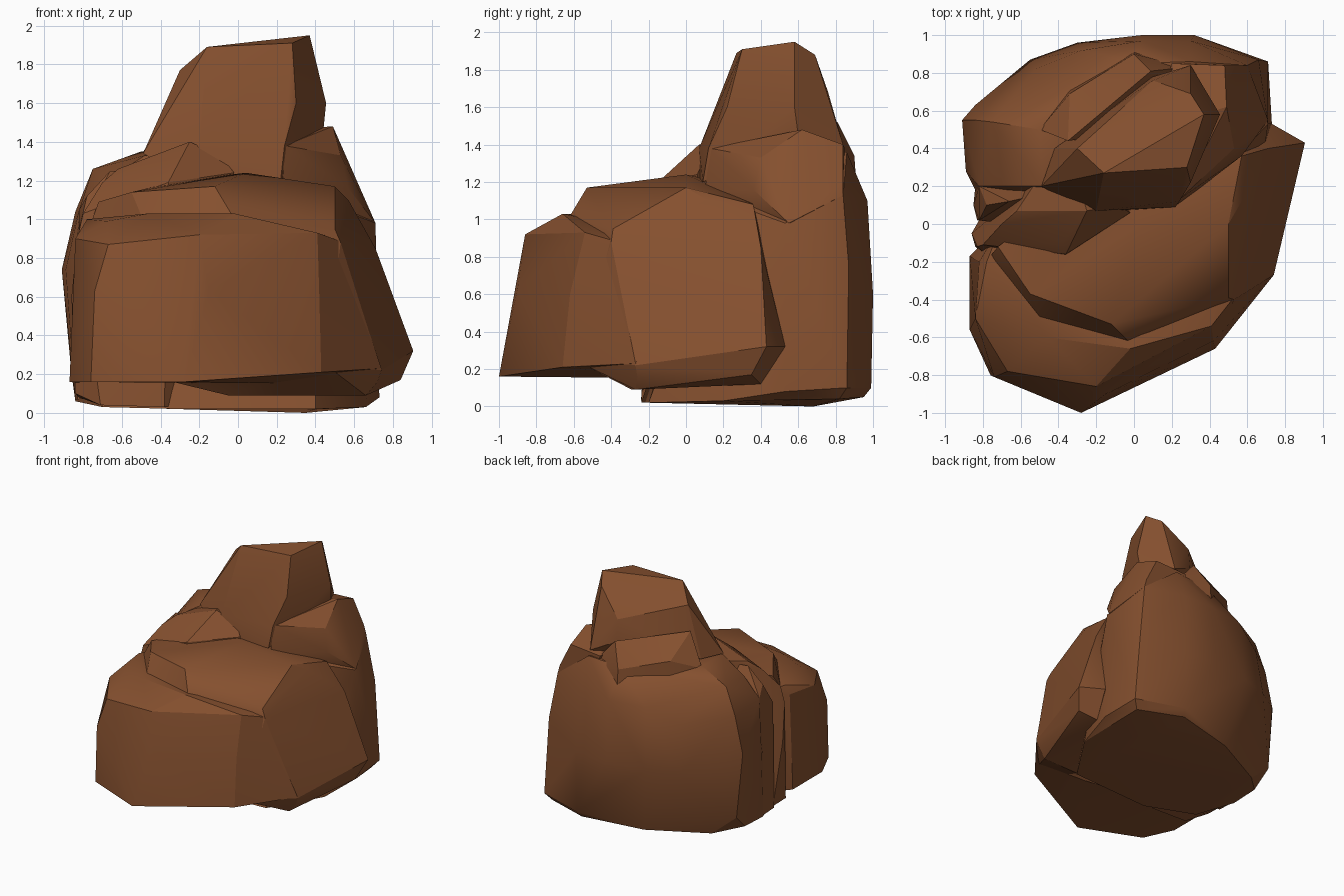
import bpy, bmesh, math

stone = bpy.data.materials.new("brown stone")
stone.diffuse_color = (0.235, 0.08, 0.028, 1)


def rock(name, corners):
    """Faceted boulder: the convex shell around a few corner points."""
    bm = bmesh.new()
    for c in corners:
        bm.verts.new(c)
    bmesh.ops.convex_hull(bm, input=bm.verts[:])
    loose = [v for v in bm.verts if not v.link_faces]
    bmesh.ops.delete(bm, geom=loose, context='VERTS')
    bmesh.ops.dissolve_limit(bm, angle_limit=math.radians(4),
                             verts=bm.verts[:], edges=bm.edges[:])
    bmesh.ops.recalc_face_normals(bm, faces=bm.faces[:])
    me = bpy.data.meshes.new(name)
    bm.to_mesh(me)
    bm.free()
    me.materials.append(stone)
    ob = bpy.data.objects.new(name, me)
    bpy.context.collection.objects.link(ob)
    bpy.ops.object.select_all(action='DESELECT')
    ob.select_set(True)
    bpy.context.view_layer.objects.active = ob
    bpy.ops.object.shade_smooth_by_angle(angle=math.radians(25))
    return ob


# Front boulder with a low lip
rock("front_boulder", [
    (-.87, -.17, .16), (-.87, -.56, .16), (-.76, -.8, .16), (-.28, -1, .16),
    (.43, -.66, .21), (.74, -.27, .23), (.5, 0, .15), (-.7, 0, .15),
    (-.74, -.81, .63), (-.15, -.9, .63), (.42, -.62, .6),
    (-.84, -.5, .9), (-.67, -.78, .87), (-.2, -.86, .92),
    (-.82, -.2, .93), (-.78, -.2, 1), (-.68, -.55, .99), (-.46, -.6, 1.03),
    (-.02, -.66, 1.03), (.41, -.54, .93), (.52, -.4, .89), (.5, 0, .9), (-.7, 0, .98)])

# Main slab leaning back to the right
rock("right_slab", [
    (-.72, -.12, 1.09), (-.76, -.17, .98), (-.55, -.37, 1.14), (-.5, -.49, 1.02),
    (-.12, -.53, 1.17), (-.03, -.62, 1.02), (.5, -.39, .95), (.53, -.4, .88),
    (.04, 0, 1.24), (.5, 0, 1.17), (.57, .12, 1.1), (.57, .36, 1.08),
    (.63, .24, .96), (.71, .4, .85), (.74, -.27, .22), (.905, .43, .32),
    (.73, .53, .32), (.45, -.6, .25), (.72, -.26, .16), (.84, .35, .17),
    (.7, .4, .12), (.66, -.27, .09), (-.05, -.29, .09), (-.5, -.25, .2), (-.3, .2, 1.2)])

# Thin layers in the cleft on the left
rock("cleft_layer_front", [
    (-.84, -.12, .1), (-.71, -.24, .04), (-.38, -.24, .03), (-.86, -.05, .6),
    (-.83, -.12, .9), (-.8, -.11, 1.03), (-.65, -.04, 1.14), (-.7, 0, 1.19),
    (-.36, -.16, 1.19), (-.38, -.1, 1.24), (-.62, .07, 1.26), (-.25, .07, 1.4),
    (-.02, .06, 1.24), (-.09, .1, 1.33), (-.3, .25, 1.38), (-.82, .02, .08),
    (0, .2, .1), (-.5, .25, 1.3)])
rock("cleft_layer_back", [
    (-.83, .02, .07), (-.82, .02, .95), (-.78, .1, 1.12), (-.66, .12, 1.25),
    (-.84, .2, .07), (-.85, .1, .65), (-.82, .2, 1.05), (-.3, .2, 1.25),
    (-.3, -.05, .1), (-.3, .3, .1)])

# Large back boulder that carries the whole group
rock("back_boulder", [
    (-.7, -.1, .03), (-.3, -.24, .02), (.4, -.2, .02), (.66, .2, .03),
    (.66, .82, .04), (.3, .95, .05), (-.2, .84, .03), (-.66, .6, .03),
    (-.2, .07, .01), (.35, .68, 0), (-.84, .18, .06), (-.84, .42, .07),
    (-.86, .56, .2), (-.91, .55, .74), (-.89, .28, .74), (-.84, .63, .7),
    (-.55, .87, .6), (-.3, .96, .6), (.04, 1, .6), (.32, 1, .6), (.32, .99, .1),
    (.71, .86, .1), (.66, .87, .75), (.73, .53, .08), (.71, .53, .98),
    (-.84, .55, 1.04), (-.82, .2, 1.05), (-.75, .54, 1.26), (-.68, .2, 1.2),
    (-.5, .5, 1.35), (-.48, .2, 1.33), (-.52, .82, .98), (-.27, .92, 1.1),
    (.04, .97, 1.1), (.3, .97, 1.1), (.6, .84, 1.13), (.0, .85, 1.34),
    (.3, .86, 1.36), (.4, .2, 1.1)])

# Shoulder to the right of the peak
rock("right_shoulder", [
    (.49, .62, 1.48), (.48, .84, 1.4), (.58, .84, 1.2), (.6, .84, 1.13),
    (.71, .55, .98), (.57, .36, 1.16), (.53, .4, 1.33), (.24, .13, 1.38),
    (.23, .1, 1.15), (.1, .5, 1.45), (.2, .85, 1.38), (.1, .3, 1), (.3, .85, 1)])

# Peak, with a lower step behind it on the left
rock("peak", [
    (.37, .58, 1.95), (.28, .3, 1.91), (-.16, .27, 1.89), (-.3, .4, 1.77),
    (.3, .69, 1.88), (.1, .76, 1.68), (-.34, .4, 1.6), (.1, .78, 1.5), (.455, .58, 1.6),
    (.44, .6, 1.45), (.3, .22, 1.6), (.24, .12, 1.38), (.22, .09, 1.2), (-.25, .06, 1.2),
    (-.2, .07, 1.38), (-.49, .2, 1.34), (-.42, .4, 1.35), (.3, .84, 1.4)])
rock("peak_step", [
    (-.35, .44, 1.58), (.09, .81, 1.52), (0, .9, 1.34), (-.34, .69, 1.42),
    (-.5, .5, 1.33), (-.34, .72, 1.2), (0, .91, 1.2), (.28, .83, 1.3), (.1, .5, 1.3)])
